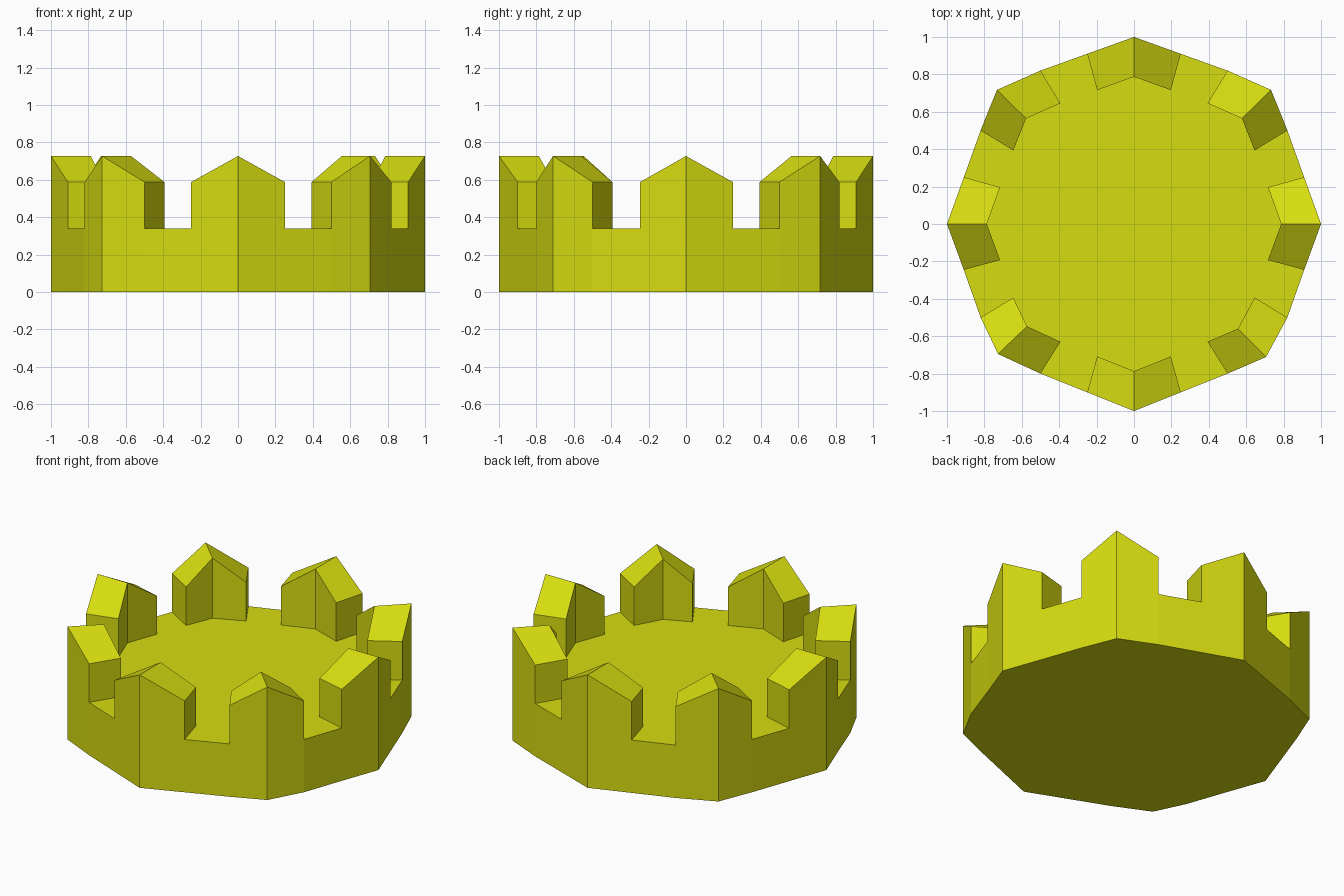
import bpy, bmesh

if "Cube" in bpy.data.objects:
    bpy.data.objects.remove(bpy.data.objects["Cube"])

Z_FLOOR, Z_EAVE, Z_RIDGE = 0.34, 0.588, 0.727
INSET = 0.787  # inner merlon edge relative to outer wall

# Outline, one triple (side, corner, side) per battlement tooth, anticlockwise
teeth = [
    [(0.91, -0.245), (1.0, 0.0), (0.91, 0.25)],
    [(0.82, 0.5), (0.733, 0.717), (0.5, 0.82)],
    [(0.25, 0.91), (0.0, 1.0), (-0.25, 0.91)],
    [(-0.5, 0.82), (-0.733, 0.717), (-0.82, 0.5)],
    [(-0.91, 0.25), (-1.0, 0.0), (-0.91, -0.245)],
    [(-0.82, -0.5), (-0.727, -0.695), (-0.5, -0.8)],
    [(-0.25, -0.9), (0.0, -1.0), (0.25, -0.9)],
    [(0.5, -0.8), (0.706, -0.711), (0.82, -0.5)],
]

bm = bmesh.new()


def ring(points, z, scale=1.0):
    return [bm.verts.new((x * scale, y * scale, z)) for x, y in points]


# Solid lower wall with a flat underside
outline = [p for tooth in teeth for p in tooth]
low, rim = ring(outline, 0), ring(outline, Z_FLOOR)
n = len(outline)
bm.faces.new(low[::-1])
for i in range(n):
    j = (i + 1) % n
    bm.faces.new((low[i], low[j], rim[j], rim[i]))

# Gabled teeth rising from the rim
floor = []
for k, tooth in enumerate(teeth):
    out0 = rim[3 * k:3 * k + 3]
    in0 = ring(tooth, Z_FLOOR, INSET)
    out1, in1 = ring(tooth, Z_EAVE), ring(tooth, Z_EAVE, INSET)
    out1[1].co.z = in1[1].co.z = Z_RIDGE
    for i in (0, 1):
        bm.faces.new((out0[i], out0[i + 1], out1[i + 1], out1[i]))
        bm.faces.new((in0[i + 1], in0[i], in1[i], in1[i + 1]))
        bm.faces.new((out1[i], out1[i + 1], in1[i + 1], in1[i]))
    bm.faces.new((in0[0], out0[0], out1[0], in1[0]))
    bm.faces.new((out0[2], in0[2], in1[2], out1[2]))
    floor += [out0[0]] + in0 + [out0[2]]

# Floor between the teeth
bm.faces.new(floor)
bmesh.ops.recalc_face_normals(bm, faces=bm.faces)

mesh = bpy.data.meshes.new("battlement")
bm.to_mesh(mesh)
bm.free()
mat = bpy.data.materials.new("yellow_green")
mat.diffuse_color = (0.68, 0.72, 0.005, 1)
mat.use_nodes = True
mat.node_tree.nodes["Principled BSDF"].inputs["Base Color"].default_value = mat.diffuse_color
mesh.materials.append(mat)
bpy.context.collection.objects.link(bpy.data.objects.new("battlement", mesh))
